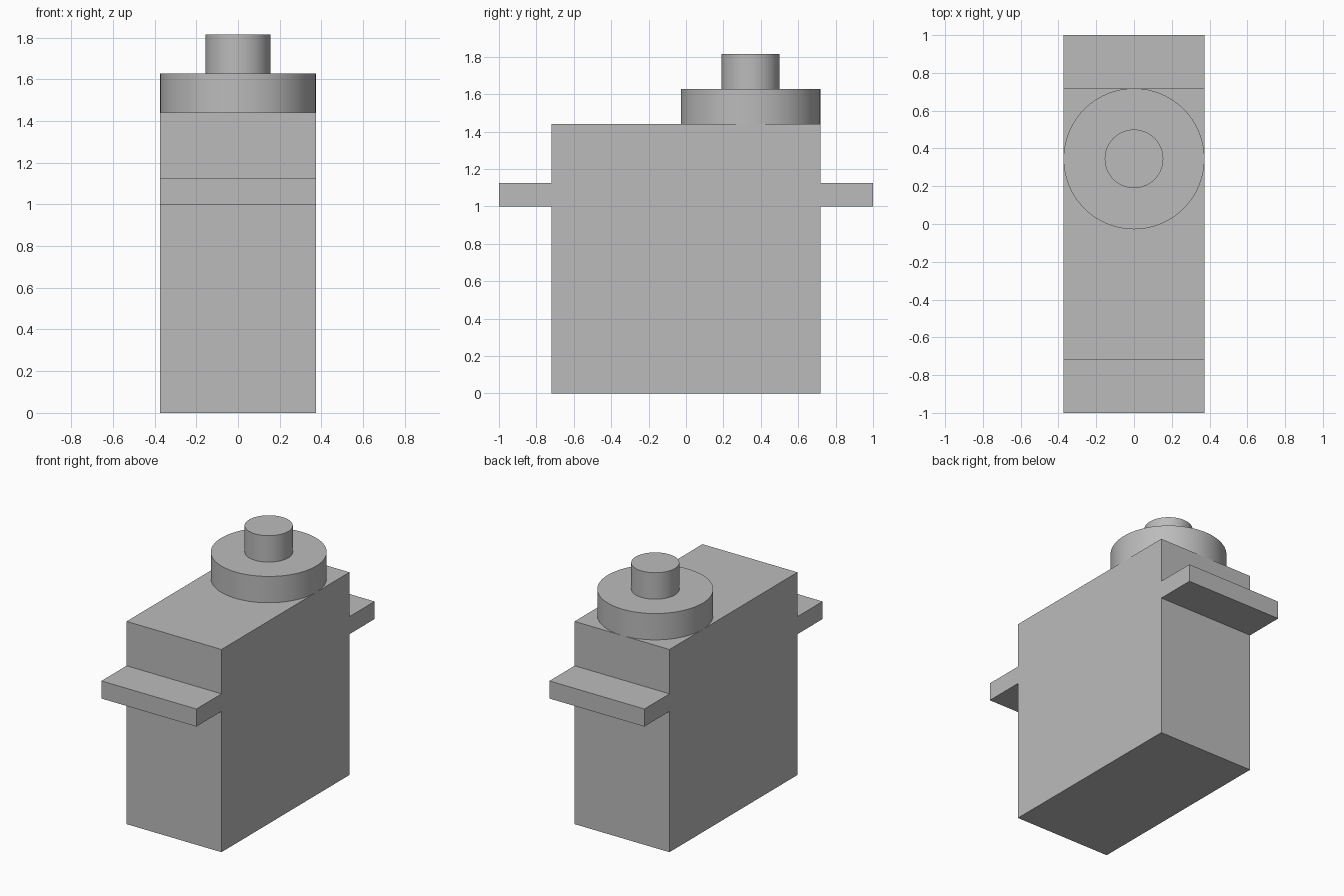
import bpy
import math

default = bpy.data.objects.get("Cube")
if default:
    bpy.data.objects.remove(default, do_unlink=True)

# Single grey plastic colour
grey = bpy.data.materials.new("grey_plastic")
grey.use_nodes = True
grey.diffuse_color = (0.5, 0.5, 0.5, 1)
grey.node_tree.nodes["Principled BSDF"].inputs["Base Color"].default_value = grey.diffuse_color

HALF_X, HALF_Y, BODY_TOP = 0.373, 0.718, 1.44
SHAFT_Y = HALF_Y - HALF_X


def box(name, low, high):
    center = [(a + b) / 2 for a, b in zip(low, high)]
    bpy.ops.mesh.primitive_cube_add(size=1, location=center)
    obj = bpy.context.object
    obj.name = name
    obj.scale = [b - a for a, b in zip(low, high)]
    bpy.ops.object.transform_apply(location=False, rotation=False, scale=True)
    obj.data.materials.append(grey)


def disc(name, radius, bottom, top):
    bpy.ops.mesh.primitive_cylinder_add(
        vertices=96, radius=radius, depth=top - bottom,
        location=(0, SHAFT_Y, (bottom + top) / 2))
    obj = bpy.context.object
    obj.name = name
    obj.data.materials.append(grey)
    bpy.ops.object.shade_smooth_by_angle(angle=math.radians(30))


# Motor case
box("case", (-HALF_X, -HALF_Y, 0), (HALF_X, HALF_Y, BODY_TOP))

# Mounting ears on both ends
box("front_mounting_ear", (-HALF_X, -1, 1.0), (HALF_X, -HALF_Y, 1.125))
box("back_mounting_ear", (-HALF_X, HALF_Y, 1.0), (HALF_X, 1, 1.125))

# Round gear housing and output shaft
disc("gear_housing", HALF_X, BODY_TOP, 1.627)
disc("output_shaft", 0.155, 1.627, 1.815)
